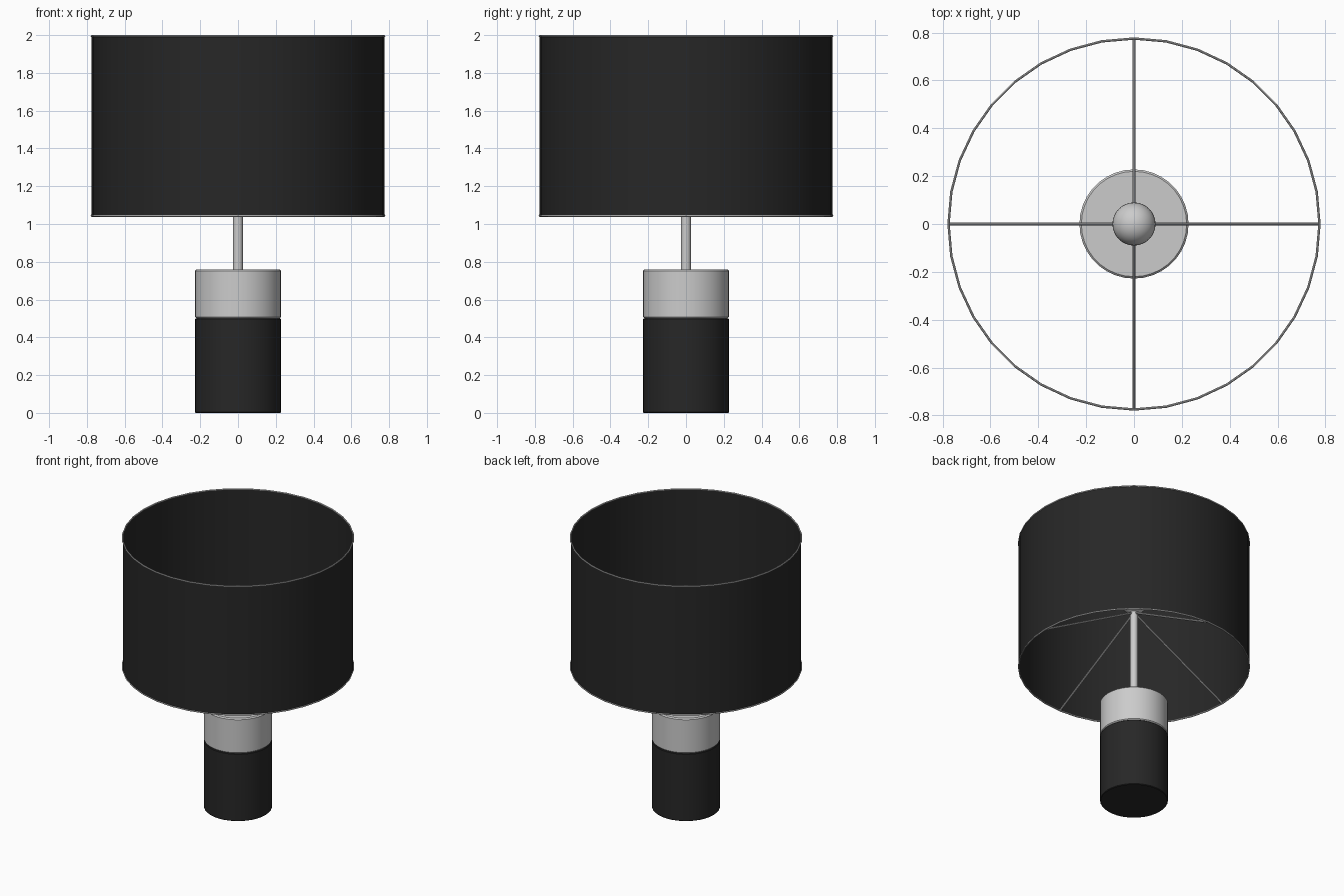
import bpy, bmesh, math
from mathutils import Vector

if "Cube" in bpy.data.objects:
    bpy.data.objects.remove(bpy.data.objects["Cube"])

SIDES = 36
black = bpy.data.materials.new("black_fabric")
black.diffuse_color = (0.02, 0.02, 0.02, 1)
black.use_nodes = True
black.node_tree.nodes["Principled BSDF"].inputs["Base Color"].default_value = black.diffuse_color


def finish(obj, name, mat=None):
    obj.name = name
    obj.data.name = name
    if mat:
        obj.data.materials.append(mat)
    bpy.ops.object.select_all(action='DESELECT')
    obj.select_set(True)
    bpy.context.view_layer.objects.active = obj
    bpy.ops.object.shade_smooth_by_angle(angle=math.radians(35))
    return obj


def lathe(name, profile, mat=None, sides=SIDES):
    """Revolve (radius, z) points around the z axis; vertices start on +x."""
    bm = bmesh.new()
    verts = [bm.verts.new((r, 0, z)) for r, z in profile]
    edges = [bm.edges.new(pair) for pair in zip(verts, verts[1:])]
    bmesh.ops.spin(bm, geom=verts + edges, axis=(0, 0, 1), cent=(0, 0, 0),
                   angle=math.tau, steps=sides, use_merge=True)
    bmesh.ops.remove_doubles(bm, verts=bm.verts, dist=1e-5)
    bmesh.ops.recalc_face_normals(bm, faces=bm.faces)
    mesh = bpy.data.meshes.new(name)
    bm.to_mesh(mesh)
    bm.free()
    obj = bpy.data.objects.new(name, mesh)
    bpy.context.collection.objects.link(obj)
    return finish(obj, name, mat)


def drum(name, r, z0, z1, bevel, mat=None):
    """Solid cylinder with small chamfered edges."""
    return lathe(name, [(0, z0), (r - bevel, z0), (r, z0 + bevel),
                        (r, z1 - bevel), (r - bevel, z1), (0, z1)], mat)


def rod(name, a, b, r, sides):
    a, b = Vector(a), Vector(b)
    bpy.ops.mesh.primitive_cylinder_add(vertices=sides, radius=r, depth=(b - a).length,
                                        location=(a + b) / 2)
    obj = bpy.context.object
    obj.rotation_euler = (b - a).to_track_quat('Z', 'Y').to_euler()
    return finish(obj, name)


# Base: dark body with metal collar
drum("base_body", 0.228, 0.0, 0.50, 0.004, black)
drum("base_collar", 0.228, 0.50, 0.76, 0.008)

# Stem and bulb
rod("stem", (0, 0, 0.75), (0, 0, 1.47), 0.026, 20)
bpy.ops.mesh.primitive_uv_sphere_add(segments=32, ring_count=16, radius=0.09,
                                     location=(0, 0, 1.545))
finish(bpy.context.object, "bulb")

# Open shade with a wire rim at each end
lathe("shade", [(0.776, 1.042), (0.776, 1.996)], black)
for name, z in (("rim_bottom", 1.043), ("rim_top", 1.995)):
    bpy.ops.mesh.primitive_torus_add(major_segments=SIDES, minor_segments=8,
                                     major_radius=0.775, minor_radius=0.005,
                                     location=(0, 0, z))
    finish(bpy.context.object, name)

# Four sloping struts from the lower rim up to the stem
for i in range(4):
    a = i * math.pi / 2
    rod(f"strut_{i + 1}", (0.775 * math.cos(a), 0.775 * math.sin(a), 1.043),
        (0, 0, 1.46), 0.007, 8)
